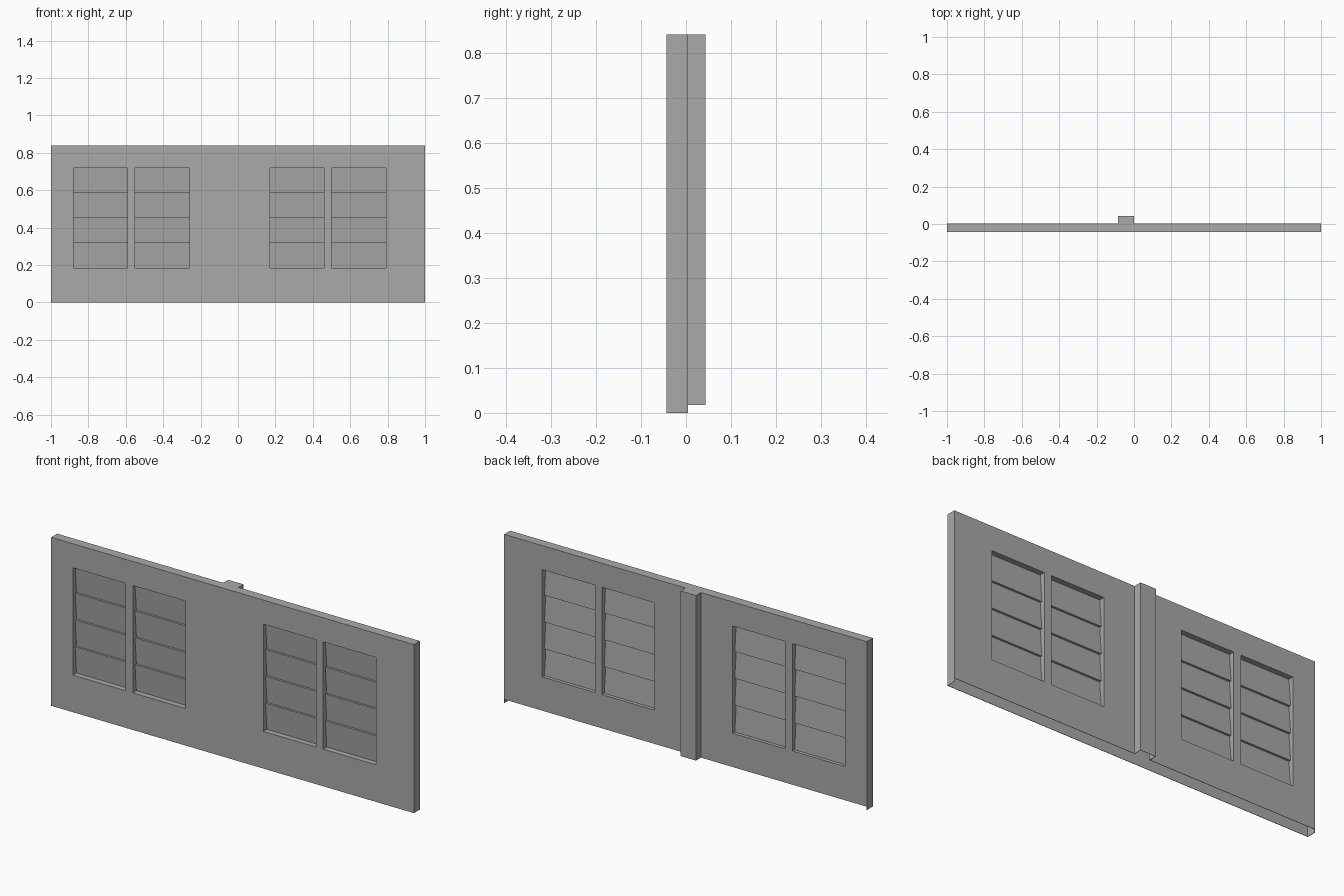
import bpy
import bmesh
from mathutils import Vector

if "Cube" in bpy.data.objects:
    bpy.data.objects.remove(bpy.data.objects["Cube"], do_unlink=True)

FRONT, BACK, PILLAR_Y = -0.043, 0.004, 0.043
TOP, BACK_FOOT = 0.84, 0.017
PILLAR_X = (-0.085, 0.0)
WINDOWS = [(-0.88, -0.59), (-0.55, -0.26), (0.17, 0.46), (0.50, 0.79)]
SILL, HEAD = 0.185, 0.72

grey = bpy.data.materials.new("wall_grey")
grey.use_nodes = True
colour = (0.4, 0.4, 0.4, 1)
grey.diffuse_color = colour
grey.node_tree.nodes["Principled BSDF"].inputs["Base Color"].default_value = colour


def quad(bm, points, facing):
    """Add one flat panel whose normal points towards facing."""
    face = bm.faces.new([bm.verts.new(p) for p in points])
    face.normal_update()
    if face.normal.dot(Vector(facing)) < 0:
        face.normal_flip()


def upright(bm, a, b, z0, z1, facing):
    """Vertical panel over the plan line from a to b."""
    quad(bm, [(*a, z0), (*b, z0), (*b, z1), (*a, z1)], facing)


def finish(bm, name, offset):
    bmesh.ops.remove_doubles(bm, verts=bm.verts, dist=0.0001)
    mesh = bpy.data.meshes.new(name)
    bm.to_mesh(mesh)
    bm.free()
    mesh.materials.append(grey)
    obj = bpy.data.objects.new(name, mesh)
    bpy.context.collection.objects.link(obj)
    skin = obj.modifiers.new("skin", "SOLIDIFY")
    skin.thickness = 0.002
    skin.offset = offset


def facade(name, y, foot, side, gap=None):
    """Pierced wall skin, leaving out the windows and an optional gap."""
    bm = bmesh.new()
    openings = WINDOWS + ([gap] if gap else [])
    xs = sorted({-1.0, 1.0}.union(*openings))
    for x0, x1 in zip(xs, xs[1:]):
        if (x0, x1) == gap:
            continue
        spans = [(foot, SILL), (SILL, HEAD), (HEAD, TOP)]
        for z0, z1 in spans:
            if (x0, x1) in WINDOWS and z0 == SILL:
                continue
            upright(bm, (x0, y), (x1, y), z0, z1, (0, side, 0))
    finish(bm, name, -1)


# Front and back skins; the shell is open underneath
facade("front_wall", FRONT, 0, -1)
facade("back_wall", BACK, BACK_FOOT, 1, PILLAR_X)

# End walls
for name, x in (("left_end", 1), ("right_end", -1)):
    bm = bmesh.new()
    upright(bm, (x, FRONT), (x, BACK), 0, TOP, (x, 0, 0))
    finish(bm, name, -1)

# Top cap
bm = bmesh.new()
quad(bm, [(-1, FRONT, TOP), (1, FRONT, TOP), (1, BACK, TOP), (-1, BACK, TOP)], (0, 0, 1))
finish(bm, "wall_top", -1)

# Hollow pillar on the back
bm = bmesh.new()
px0, px1 = PILLAR_X
upright(bm, (px0, PILLAR_Y), (px1, PILLAR_Y), BACK_FOOT, TOP, (0, 1, 0))
upright(bm, (px0, BACK), (px0, PILLAR_Y), BACK_FOOT, TOP, (-1, 0, 0))
upright(bm, (px1, BACK), (px1, PILLAR_Y), BACK_FOOT, TOP, (1, 0, 0))
quad(bm, [(px0, BACK, TOP), (px1, BACK, TOP), (px1, PILLAR_Y, TOP), (px0, PILLAR_Y, TOP)], (0, 0, 1))
finish(bm, "back_pillar", -1)

# Window linings and stepped, tilted slats
PANELS = 4
SLAT_FRONT, SLAT_BACK = -0.025, -0.014
for i, (x0, x1) in enumerate(WINDOWS, 1):
    bm = bmesh.new()
    upright(bm, (x0, FRONT), (x0, BACK), SILL, HEAD, (1, 0, 0))
    upright(bm, (x1, FRONT), (x1, BACK), SILL, HEAD, (-1, 0, 0))
    for z, up in ((SILL, 1), (HEAD, -1)):
        quad(bm, [(x0, FRONT, z), (x1, FRONT, z), (x1, BACK, z), (x0, BACK, z)], (0, 0, up))
    finish(bm, f"window_lining_{i}", -1)

    bm = bmesh.new()
    step = (HEAD - SILL) / PANELS
    for k in range(PANELS):
        z0, z1 = SILL + k * step, SILL + (k + 1) * step
        quad(bm, [(x0, SLAT_BACK, z0), (x1, SLAT_BACK, z0),
                  (x1, SLAT_FRONT, z1), (x0, SLAT_FRONT, z1)], (0, -1, 0))
        if k:
            quad(bm, [(x0, SLAT_FRONT, z0), (x1, SLAT_FRONT, z0),
                      (x1, SLAT_BACK, z0), (x0, SLAT_BACK, z0)], (0, 0, 1))
    finish(bm, f"window_slats_{i}", 0)
